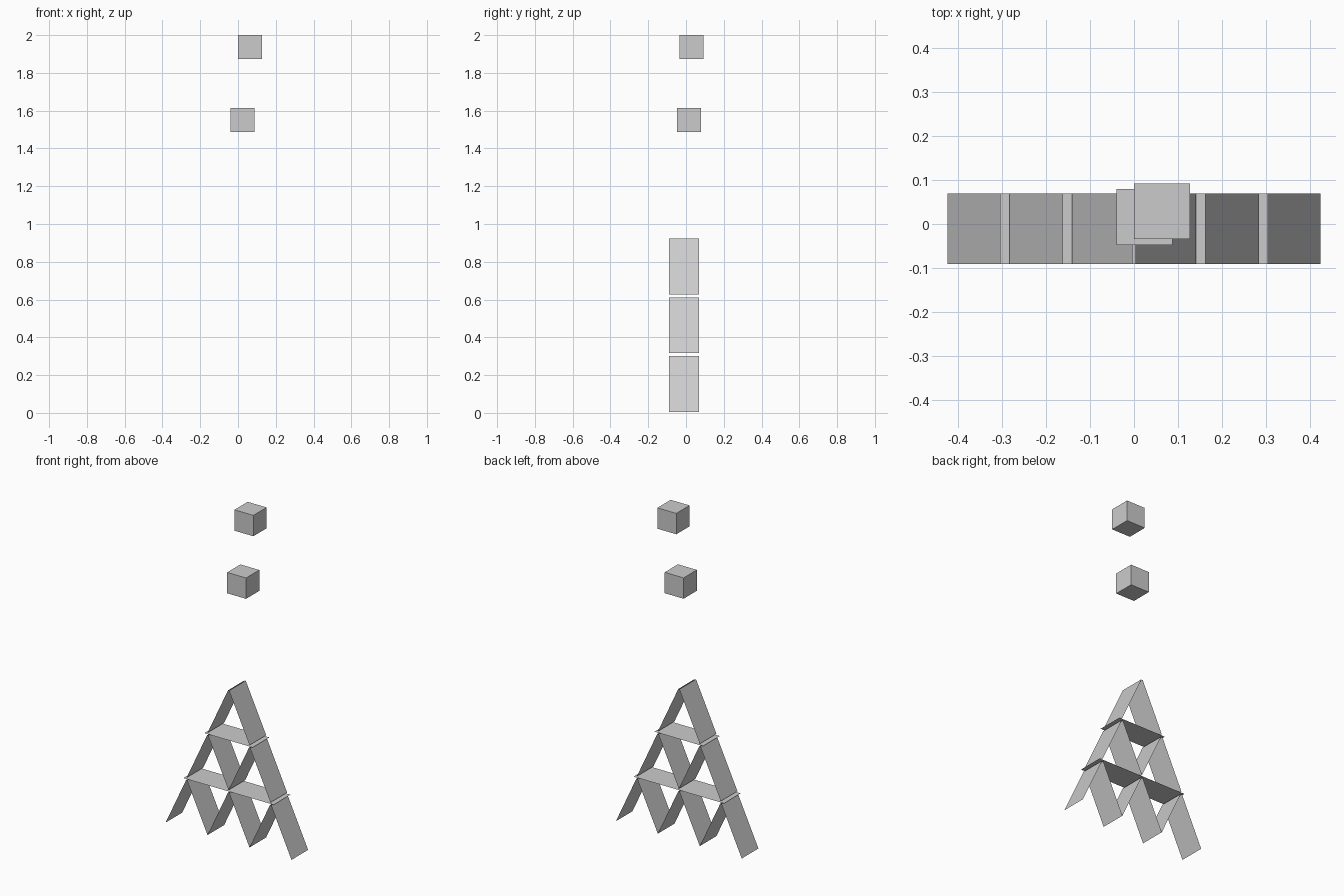
import bpy
import math

if "Cube" in bpy.data.objects:
    bpy.data.objects.remove(bpy.data.objects["Cube"])

CARD_L, CARD_W = 0.326, 0.16
CARD_Y = -0.011
STEP = 0.2825          # spacing of neighbouring card pairs
LEVEL = 0.311          # height of one storey
LEAN = math.radians(25)
DX, DZ = CARD_L / 2 * math.sin(LEAN), CARD_L / 2 * math.cos(LEAN)
GAP = 0.0035           # half gap at each apex


def card(name, x, z, tilt=0.0):
    """Paper-thin playing card, tilted about the y axis."""
    bpy.ops.mesh.primitive_plane_add(size=1, location=(x, CARD_Y, z),
                                     rotation=(0, tilt, 0))
    ob = bpy.context.object
    ob.name = name
    ob.scale = (CARD_L, CARD_W, 1)


def cube(name, centre, size=0.127):
    bpy.ops.mesh.primitive_cube_add(size=size, location=centre)
    bpy.context.object.name = name


# Three storeys of leaning card pairs
for row in range(3):
    pairs = 3 - row
    base = 0.005 + row * LEVEL
    for i in range(pairs):
        x = (i - (pairs - 1) / 2) * STEP
        for side in (-1, 1):
            card("leaning_card", x + side * (DX + GAP), base + DZ,
                 side * (math.pi / 2 - LEAN))
    # Flat floor cards bridging neighbouring apexes
    for i in range(pairs - 1):
        x = (i - (pairs - 2) / 2) * STEP
        card("floor_card", x, base + 2 * DZ + 0.008)

# Two cubes hovering above the card house
cube("lower_cube", (0.024, 0.016, 1.55))
cube("upper_cube", (0.064, 0.029, 1.9365))
